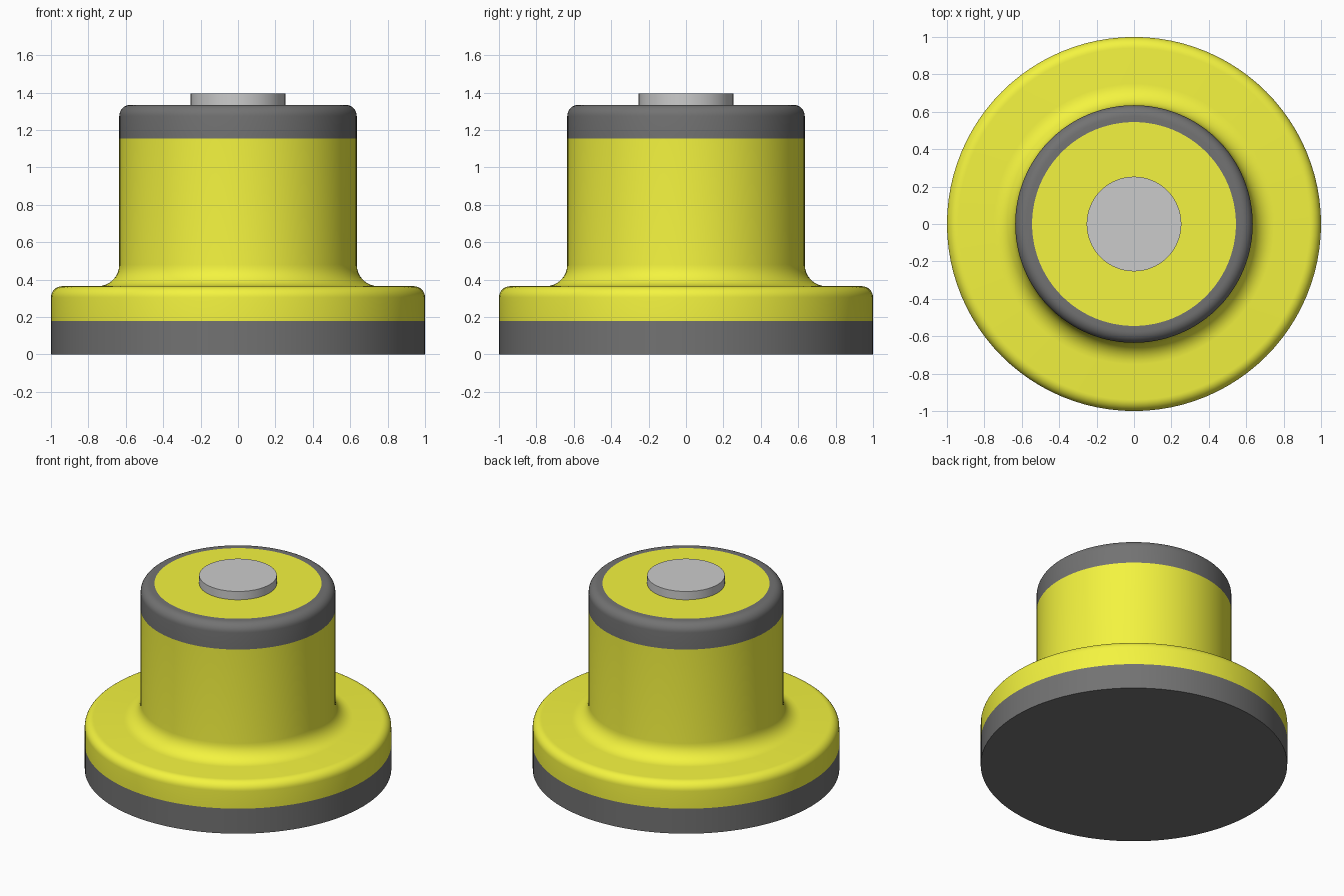
import bpy, bmesh
from math import sin, cos, pi, radians

if "Cube" in bpy.data.objects:
    bpy.data.objects.remove(bpy.data.objects["Cube"])

SEGMENTS = 96


def material(name, color):
    m = bpy.data.materials.new(name)
    m.diffuse_color = (*color, 1)
    m.use_nodes = True
    m.node_tree.nodes["Principled BSDF"].inputs["Base Color"].default_value = m.diffuse_color
    return m


def arc(r, z, radius, start, end, steps=8):
    """Profile points on a circular arc, angles in degrees."""
    angles = [radians(start + (end - start) * i / steps) for i in range(steps + 1)]
    return [(r + radius * cos(a), z + radius * sin(a)) for a in angles]


def lathe(name, profile, mat=None, closed=False):
    """Revolve an (r, z) profile about z; closed joins the last point to the first."""
    bm = bmesh.new()
    verts = [bm.verts.new((r, 0, z)) for r, z in profile]
    pairs = list(zip(verts, verts[1:]))
    if closed:
        pairs.append((verts[-1], verts[0]))
    edges = [bm.edges.new(p) for p in pairs]
    bmesh.ops.spin(bm, geom=verts + edges, cent=(0, 0, 0), axis=(0, 0, 1),
                   angle=2 * pi, steps=SEGMENTS, use_duplicate=False)
    bmesh.ops.remove_doubles(bm, verts=bm.verts, dist=1e-5)
    bmesh.ops.recalc_face_normals(bm, faces=bm.faces)
    mesh = bpy.data.meshes.new(name)
    bm.to_mesh(mesh)
    bm.free()
    obj = bpy.data.objects.new(name, mesh)
    bpy.context.collection.objects.link(obj)
    if mat:
        mesh.materials.append(mat)
    bpy.ops.object.select_all(action='DESELECT')
    obj.select_set(True)
    bpy.context.view_layer.objects.active = obj
    bpy.ops.object.shade_smooth_by_angle(angle=radians(30))
    return obj


yellow = material("yellow", (0.9, 0.9, 0.05))
black = material("black", (0.17, 0.17, 0.17))

# Black base disc
lathe("base_pad", [(0, 0), (1, 0), (1, 0.18), (0, 0.18)], black)

# Yellow flange, filleted column and top face
lathe("body", [(0, 0.18), (1, 0.18)]
      + arc(0.94, 0.305, 0.06, 0, 90)
      + arc(0.75, 0.48, 0.115, 270, 180)
      + [(0.635, 1.155), (0.545, 1.155), (0.545, 1.335), (0, 1.335)], yellow)

# Black rounded band around the top
lathe("top_band", [(0.545, 1.155), (0.635, 1.155)]
      + arc(0.575, 1.275, 0.06, 0, 90) + [(0.545, 1.335)], black, closed=True)

# Grey contact pin
lathe("contact_pin", [(0, 1.335), (0.253, 1.335), (0.253, 1.395), (0, 1.395)],
      material("grey", (0.7, 0.7, 0.7)))
